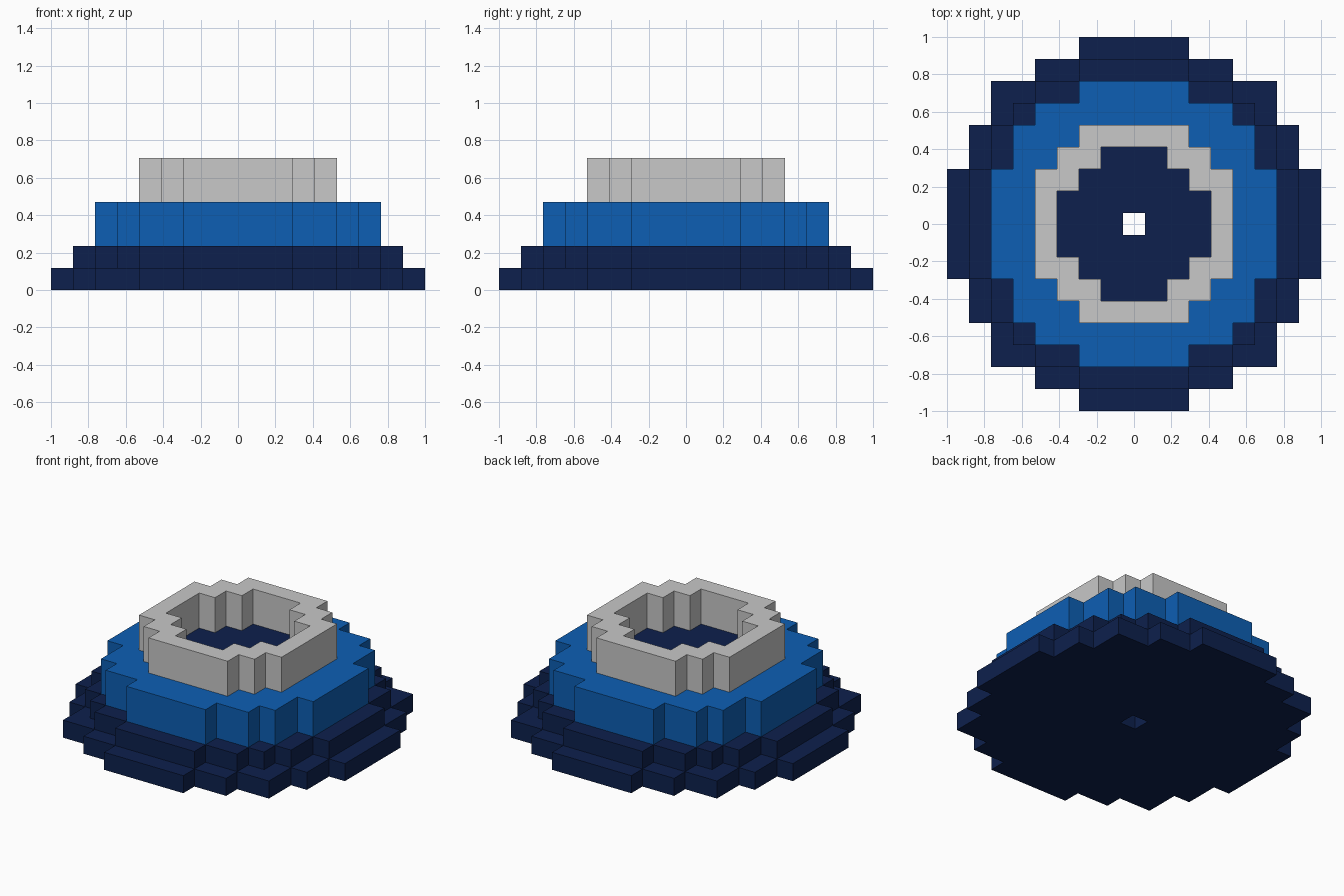
import bpy, bmesh

if "Cube" in bpy.data.objects:
    bpy.data.objects.remove(bpy.data.objects["Cube"])

U = 2 / 17  # one block of the stepped grid


def material(name, rgb):
    m = bpy.data.materials.new(name)
    m.diffuse_color = (*rgb, 1)
    m.use_nodes = True
    m.node_tree.nodes["Principled BSDF"].inputs["Base Color"].default_value = m.diffuse_color
    return m


navy = material("navy", (0.004, 0.0145, 0.074))
blue = material("blue", (0.004, 0.114, 0.456))
grey = material("light grey", (0.578, 0.578, 0.578))


def outline(steps):
    """Full stepped circle from the outer corners of one quarter."""
    quarter = []
    for i, (x, y) in enumerate(steps):
        if i:
            quarter.append((x, steps[i - 1][1]))  # inner corner
        quarter.append((x, y))
    loop = []
    for _ in range(4):
        loop += quarter
        quarter = [(-y, x) for x, y in quarter]
    return loop


def stepped_ring(name, outer, inner, z0, z1, mat):
    """Prism between two heights with an optional stepped hole."""
    bm = bmesh.new()
    caps = ([], [])
    for steps in filter(None, (outer, inner)):
        pts = outline(steps)
        n = len(pts)
        rings = [[bm.verts.new((x * U, y * U, z * U)) for x, y in pts] for z in (z0, z1)]
        lo, hi = rings
        for i in range(n):
            j = (i + 1) % n
            bm.faces.new((lo[i], lo[j], hi[j], hi[i]))
        for cap, ring in zip(caps, rings):
            cap += [bm.edges.get((ring[i], ring[(i + 1) % n])) for i in range(n)]
    for cap in caps:
        bmesh.ops.triangle_fill(bm, edges=cap, use_beauty=True)
    bmesh.ops.recalc_face_normals(bm, faces=bm.faces)
    mesh = bpy.data.meshes.new(name)
    bm.to_mesh(mesh)
    bm.free()
    mesh.materials.append(mat)
    obj = bpy.data.objects.new(name, mesh)
    bpy.context.collection.objects.link(obj)


# Quarter corners, in blocks
base = [(8.5, 2.5), (7.5, 4.5), (6.5, 6.5), (4.5, 7.5), (2.5, 8.5)]
step = [(7.5, 2.5), (6.5, 4.5), (5.5, 5.5), (4.5, 6.5), (2.5, 7.5)]
body = [(6.5, 2.5), (5.5, 4.5), (4.5, 5.5), (2.5, 6.5)]
rim = [(4.5, 2.5), (3.5, 3.5), (2.5, 4.5)]
pocket = [(3.5, 1.5), (2.5, 2.5), (1.5, 3.5)]
hole = [(0.5, 0.5)]

stepped_ring("base_tier", base, hole, 0, 1, navy)
stepped_ring("second_tier", step, hole, 1, 2, navy)
stepped_ring("middle_ring", body, pocket, 2, 4, blue)
stepped_ring("pocket_floor", pocket, hole, 2, 4, navy)
stepped_ring("top_rim", rim, pocket, 4, 6, grey)
